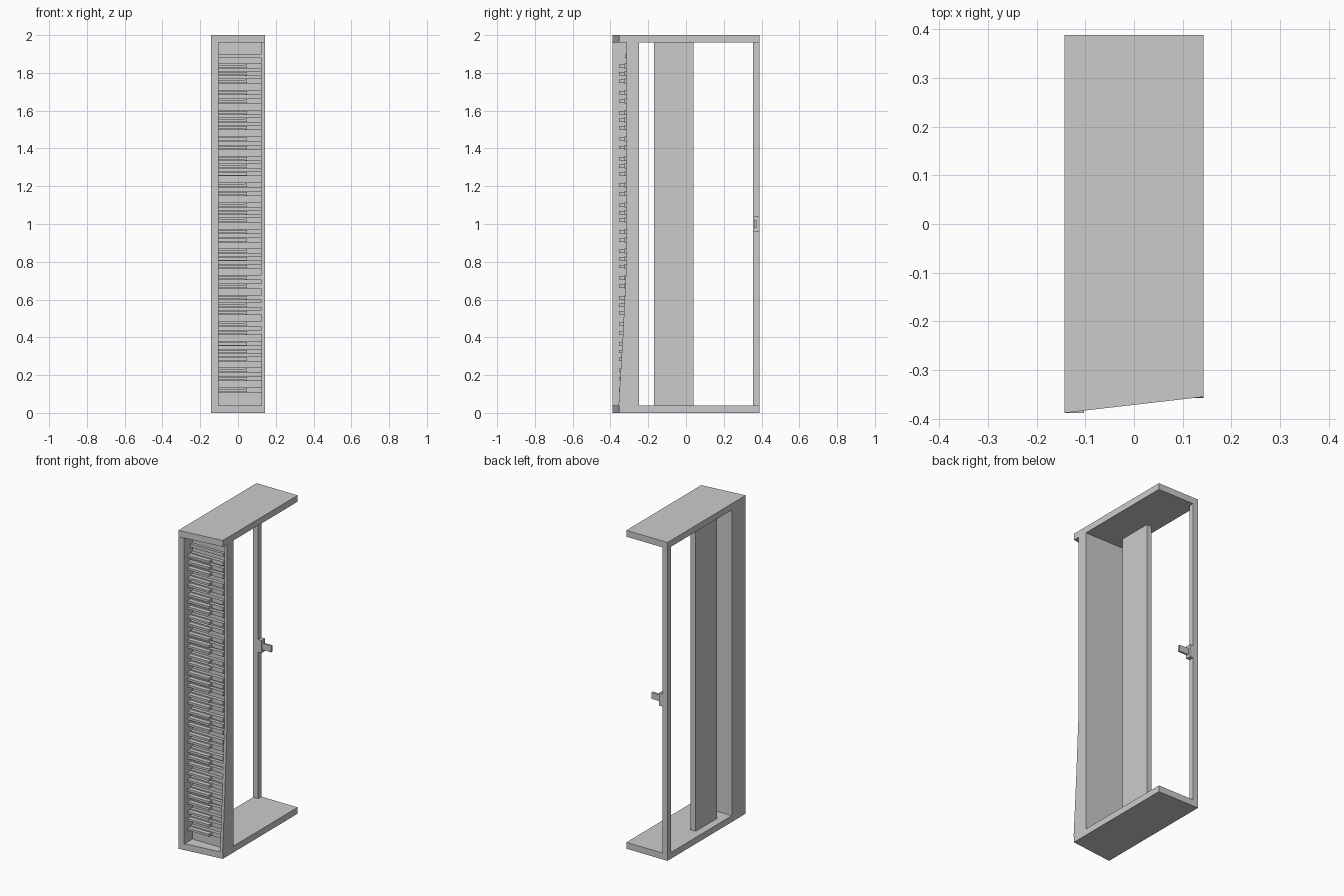
import bpy, bmesh
from mathutils import Vector

if "Cube" in bpy.data.objects:
    bpy.data.objects.remove(bpy.data.objects["Cube"], do_unlink=True)

grey = bpy.data.materials.new("plain_grey")
grey.use_nodes = True
GREY = (0.6, 0.6, 0.6, 1)
grey.diffuse_color = GREY
grey.node_tree.nodes["Principled BSDF"].inputs["Base Color"].default_value = GREY


def finish(name, bm):
    bmesh.ops.recalc_face_normals(bm, faces=bm.faces)
    mesh = bpy.data.meshes.new(name)
    bm.to_mesh(mesh)
    bm.free()
    mesh.materials.append(grey)
    obj = bpy.data.objects.new(name, mesh)
    bpy.context.collection.objects.link(obj)
    return obj


def prism(name, points, direction):
    """Extrude a flat outline along a direction."""
    bm = bmesh.new()
    face = bm.faces.new([bm.verts.new(p) for p in points])
    new = bmesh.ops.extrude_face_region(bm, geom=[face])["geom"]
    verts = [v for v in new if isinstance(v, bmesh.types.BMVert)]
    bmesh.ops.translate(bm, verts=verts, vec=Vector(direction))
    return finish(name, bm)


def box(name, x, y, z):
    outline = [(x[0], y[0], z[0]), (x[1], y[0], z[0]),
               (x[1], y[1], z[0]), (x[0], y[1], z[0])]
    return prism(name, outline, (0, 0, z[1] - z[0]))


W, D = 0.143, 0.388
SLAB = 0.04
INNER = (SLAB, 2 - SLAB)
LEFT, RIGHT = 0.125, -0.103

# Top and bottom slabs with a slanted front edge
for name, z in (("bottom_slab", 0), ("top_slab", 2 - SLAB)):
    prism(name, [(-W, -D, z), (W, -0.355, z), (W, D, z), (-W, D, z)], (0, 0, SLAB))

# Front column: full side wall, tapered side wall and back of the recess
box("right_front_wall", (-W, RIGHT), (-D, -0.25), INNER)
profile = [(-0.25, INNER[0]), (-0.357, INNER[0]), (-0.335, 0.4),
           (-0.315, 0.8), (-0.315, INNER[1]), (-0.25, INNER[1])]
prism("left_front_wall", [(LEFT, y, z) for y, z in profile], (W - LEFT, 0, 0))
box("recess_back", (RIGHT, LEFT), (-0.305, -0.25), INNER)

# Stacked ledges with short bars, in repeating groups of five
GROUP = (0, 0.04, 0.08, 0.14, 0.185)
for i in range(36):
    z = 1.835 - 0.245 * (i // 5) - GROUP[i % 5]
    box("ledge", (RIGHT, LEFT), (-0.326, -0.305), (z - 0.012, z + 0.014))
    box("bar", (RIGHT, 0.037), (-0.353, -0.326), (z - 0.007, z + 0.007))
    box("bar_tip", (0.037, 0.047), (-0.355, -0.326), (z - 0.009, z + 0.009))
box("top_ledge", (RIGHT, LEFT), (-0.322, -0.305), (1.88, 1.9))

# Upright panel inside the open side
box("inner_panel", (-0.095, -0.06), (-0.17, 0.04), INNER)

# Rear post with its latch
box("rear_post", (-W, -0.108), (0.355, D), INNER)
box("latch_plate", (-0.108, -0.085), (0.355, D), (0.96, 1.04))
box("latch_tab", (-0.085, -0.022), (0.36, 0.373), (0.98, 1.02))
